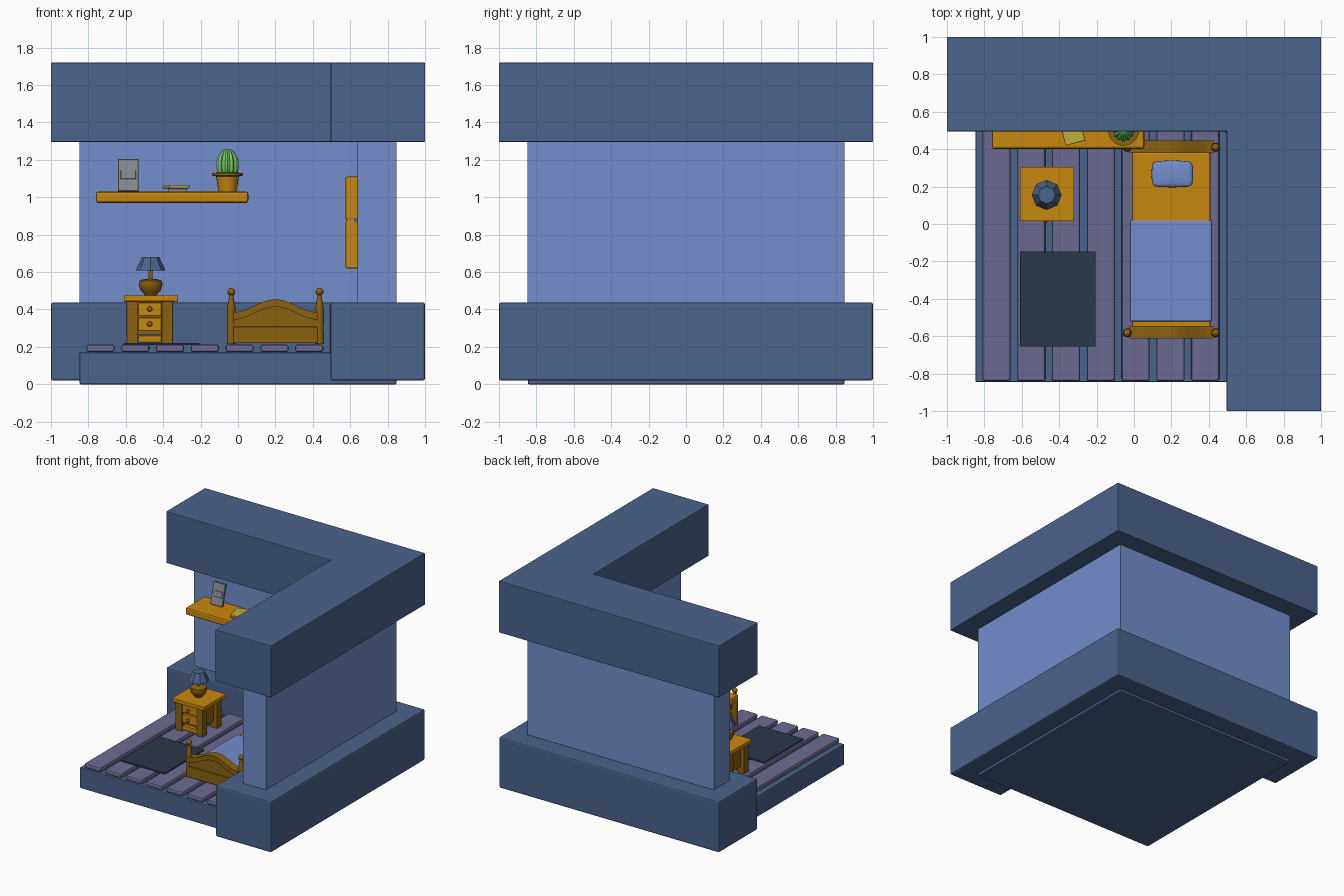
import bpy, bmesh, math
from mathutils import Vector

if "Cube" in bpy.data.objects:
    bpy.data.objects.remove(bpy.data.objects["Cube"])


def material(name, hexa):
    m = bpy.data.materials.new(name)
    rgb = [int(hexa[i:i + 2], 16) / 255 for i in (0, 2, 4)]
    m.diffuse_color = [((c + 0.055) / 1.055) ** 2.4 for c in rgb] + [1]
    m.use_nodes = True
    m.node_tree.nodes["Principled BSDF"].inputs["Base Color"].default_value = m.diffuse_color
    return m


NAVY = material("navy", "4B638C")
BLUE = material("light_blue", "738ECC")
PLANK = material("mauve", "6C6A92")
RUG = material("slate", "2C3748")
WOOD = material("orange_wood", "C9880E")
DARK = material("dark_wood", "8B610F")
YELLOW = material("yellow", "C0AE3C")
GREEN = material("green", "7CCB6C")
SOIL = material("soil", "3A6B3C")
GREY = material("grey", "85888C")


def finish(name, bm, mat, bevel=0, segments=2, smooth=False):
    bmesh.ops.recalc_face_normals(bm, faces=bm.faces)
    me = bpy.data.meshes.new(name)
    bm.to_mesh(me)
    bm.free()
    me.materials.append(mat)
    ob = bpy.data.objects.new(name, me)
    bpy.context.collection.objects.link(ob)
    if bevel:
        b = ob.modifiers.new("bevel", "BEVEL")
        b.width, b.segments = bevel, segments
    if smooth:
        bpy.ops.object.select_all(action="DESELECT")
        ob.select_set(True)
        bpy.context.view_layer.objects.active = ob
        bpy.ops.object.shade_smooth_by_angle(angle=math.radians(40))
    return ob


def box(name, x, y, z, mat, bevel=0, segments=2, rot=(0, 0, 0)):
    bm = bmesh.new()
    bmesh.ops.create_cube(bm, size=1)
    bmesh.ops.scale(bm, vec=(x[1] - x[0], y[1] - y[0], z[1] - z[0]), verts=bm.verts)
    ob = finish(name, bm, mat, bevel, segments)
    ob.location = (sum(x) / 2, sum(y) / 2, sum(z) / 2)
    ob.rotation_euler = rot
    return ob


def prism(name, pts, direction, mat, bevel=0):
    # extrude a flat outline along a direction
    bm = bmesh.new()
    f = bm.faces.new([bm.verts.new(p) for p in pts])
    r = bmesh.ops.extrude_face_region(bm, geom=[f])
    bmesh.ops.translate(bm, vec=direction, verts=[v for v in r["geom"] if isinstance(v, bmesh.types.BMVert)])
    return finish(name, bm, mat, bevel)


def lathe(name, centre, profile, mat, n=16, smooth=True):
    # revolve (radius, z) points and cap both ends
    bm = bmesh.new()
    rings = [[bm.verts.new((centre[0] + r * math.cos(2 * math.pi * i / n),
                            centre[1] + r * math.sin(2 * math.pi * i / n), z)) for i in range(n)]
             for r, z in profile]
    for a, b in zip(rings, rings[1:]):
        for i in range(n):
            bm.faces.new((a[i], a[(i + 1) % n], b[(i + 1) % n], b[i]))
    bm.faces.new(rings[0])
    bm.faces.new(rings[-1])
    return finish(name, bm, mat, 0, 2, smooth)


def ball(name, loc, r, mat, scale=(1, 1, 1)):
    bm = bmesh.new()
    bmesh.ops.create_uvsphere(bm, u_segments=16, v_segments=10, radius=r)
    bmesh.ops.scale(bm, vec=scale, verts=bm.verts)
    ob = finish(name, bm, mat, smooth=True)
    ob.location = loc
    return ob


def wall(name, inner, outer, left, front, z, mat, bevel=0):
    pts = [(left, outer), (outer, outer), (outer, front), (inner, front), (inner, inner), (left, inner)]
    prism(name, [(x, y, z[0]) for x, y in pts], (0, 0, z[1] - z[0]), mat, bevel)


# room shell
wall("lower_wall", 0.495, 1, -1, -1, (0.02, 0.438), NAVY, 0.012)
wall("middle_wall", 0.64, 0.847, -0.847, -0.847, (0.42, 1.31), BLUE)
wall("upper_wall", 0.495, 1, -1, -1, (1.296, 1.72), NAVY, 0.004)
box("floor_base", (-0.847, 0.847), (-0.845, 0.847), (0, 0.17), NAVY, 0.006)
for i in range(7):
    x = -0.735 + i * 0.186
    box("floor_plank", (x - 0.075, x + 0.075), (-0.84, 0.52), (0.172, 0.212), PLANK, 0.012)
box("rug", (-0.61, -0.205), (-0.655, -0.148), (0.21, 0.222), RUG)

# bed
CX, HW = 0.2, 0.225


def arch(z_end, z_mid, n=12):
    return [(CX + HW * t, z_end + (z_mid - z_end) * (0.5 + 0.5 * math.cos(math.pi * t)))
            for t in [-1 + 2 * k / n for k in range(n + 1)]]


for end, y in (("foot", -0.582), ("head", 0.41)):
    low = arch(0.345, 0.415)
    top = arch(0.385, 0.455)
    panel = [(CX - HW, 0.22)] + low + [(CX + HW, 0.22)]
    prism(end + "board_panel", [(a, y - 0.018, b) for a, b in panel], (0, 0.036, 0), DARK)
    prism(end + "board_top_rail", [(a, y - 0.03, b) for a, b in low + top[::-1]], (0, 0.066, 0), DARK)
    box(end + "board_lower_rail", (CX - HW, CX + HW), (y - 0.028, y + 0.034), (0.22, 0.308), DARK, 0.004)
    for s in (-1, 1):
        x = CX + s * 0.236
        lathe(end + "_post", (x, y), [(0.024, 0.215), (0.022, 0.3), (0.024, 0.36), (0.022, 0.41),
                                      (0.015, 0.45), (0.01, 0.48)], DARK)
        ball(end + "_post_finial", (x, y, 0.494), 0.021, DARK)
box("bed_frame", (-0.012, 0.408), (-0.56, 0.39), (0.24, 0.29), WOOD, 0.005)
box("mattress", (-0.012, 0.408), (-0.555, 0.385), (0.28, 0.325), WOOD, 0.01)
box("blanket", (-0.022, 0.418), (-0.52, 0.02), (0.265, 0.335), BLUE, 0.008)
pillow = box("pillow", (0.07, 0.34), (0.18, 0.355), (0.312, 0.392), BLUE, 0.02, 1)
s = pillow.modifiers.new("soften", "SUBSURF")
s.levels = s.render_levels = 2
pillow.scale = (0.83, 0.83, 0.8)

# nightstand
box("nightstand_top", (-0.61, -0.32), (0.015, 0.305), (0.443, 0.475), WOOD, 0.004)
for x in (-0.565, -0.378):
    for y in (0.065, 0.255):
        box("nightstand_leg", (x - 0.03, x + 0.03), (y - 0.03, y + 0.03), (0.212, 0.445), DARK, 0.003)
box("nightstand_body", (-0.56, -0.38), (0.06, 0.265), (0.265, 0.445), DARK)
for k in range(3):
    z = 0.402 - k * 0.08
    h = 0.034 if k < 2 else 0.018
    box("drawer", (-0.533, -0.41), (0.04, 0.08), (z - h, z + h), WOOD, 0.003)
    if k < 2:
        ball("drawer_knob", (-0.472, 0.02, z), 0.014, DARK)
        box("knob_stem", (-0.477, -0.467), (0.02, 0.05), (z - 0.005, z + 0.005), DARK)

# lamp
L = (-0.467, 0.155)
lathe("lamp_base", L, [(0.03, 0.474), (0.036, 0.484), (0.054, 0.502), (0.064, 0.53),
                       (0.06, 0.553), (0.04, 0.561), (0.011, 0.563)], DARK)
lathe("lamp_stem", L, [(0.011, 0.555), (0.011, 0.63)], DARK, 10)
lathe("lamp_shade", L, [(0.08, 0.608), (0.046, 0.68)], NAVY, 8, False)

# shelf and its objects
box("shelf", (-0.76, 0.055), (0.402, 0.65), (0.97, 1.03), WOOD, 0.012)
tilt = (-math.radians(14), 0, 0)
box("framed_panel", (-0.641, -0.532), (0.575, 0.595), (1.028, 1.205), GREY, 0.003, 1, tilt)
box("panel_screen", (-0.628, -0.545), (0.572, 0.592), (1.095, 1.142), GREY, 0.002, 1, tilt)
box("lower_book", (-0.375, -0.272), (0.45, 0.6), (1.029, 1.047), GREY, 0.002, 1)
box("upper_book", (-0.387, -0.277), (0.43, 0.58), (1.047, 1.064), YELLOW, 0.002, 1, (0, 0, math.radians(15)))
C = (-0.056, 0.5)
lathe("plant_pot", C, [(0.048, 1.029), (0.062, 1.115)], WOOD, 20)
lathe("pot_rim", C, [(0.062, 1.112), (0.082, 1.116), (0.082, 1.13), (0.06, 1.13)], DARK, 20)
lathe("pot_soil", C, [(0.06, 1.12), (0.058, 1.134)], SOIL, 20)
cactus = ball("cactus", (C[0], C[1], 1.172), 0.058, GREEN, (1, 1, 1.5))
bm = bmesh.new()
bmesh.ops.create_uvsphere(bm, u_segments=24, v_segments=12, radius=1)
for v in bm.verts:
    # ribbed sides
    rib = 1 + 0.09 * math.cos(12 * math.atan2(v.co.y, v.co.x))
    v.co = Vector((v.co.x * 0.055 * rib, v.co.y * 0.055 * rib, v.co.z * 0.087))
bm.to_mesh(cactus.data)
bm.free()

# window frame on the inside of the right wall
X, Y0, Y1 = (0.575, 0.645), -0.36, 0.16
box("window_pane", (0.62, 0.645), (Y0, Y1), (0.64, 1.09), NAVY)
for z0, z1 in ((0.62, 0.872), (0.882, 1.11)):
    for y in (Y0, Y1 - 0.05):
        box("window_side", X, (y, y + 0.05), (z0, z1), WOOD, 0.008)
    m = (Y0 + Y1) / 2
    box("window_mullion", (0.59, 0.645), (m - 0.02, m + 0.02), (z0, z1), WOOD, 0.006)
for z0, z1 in ((0.62, 0.67), (0.852, 0.902), (1.06, 1.11)):
    box("window_rail", (0.58, 0.645), (Y0 + 0.005, Y1 - 0.005), (z0, z1), WOOD, 0.006)
